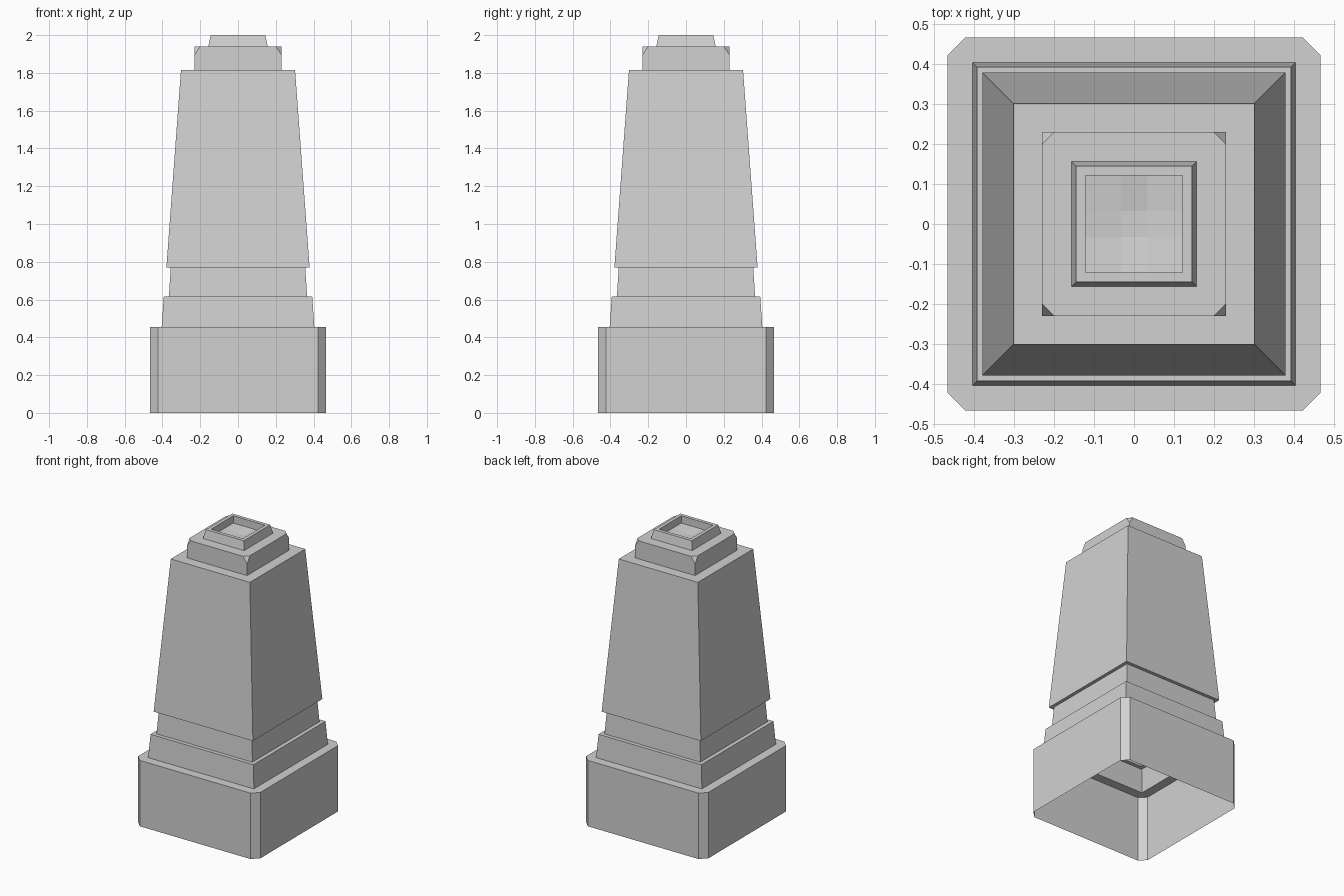
import bpy
import bmesh

cube = bpy.data.objects.get("Cube")
if cube:
    bpy.data.objects.remove(cube, do_unlink=True)

# One plain stone colour
stone = bpy.data.materials.new("grey stone")
stone.use_nodes = True
colour = (0.64, 0.64, 0.64, 1)
stone.diffuse_color = colour
stone.node_tree.nodes["Principled BSDF"].inputs["Base Color"].default_value = colour


def finish(name, bm):
    mesh = bpy.data.meshes.new(name)
    bm.to_mesh(mesh)
    bm.free()
    mesh.materials.append(stone)
    obj = bpy.data.objects.new(name, mesh)
    bpy.context.collection.objects.link(obj)
    return obj


def square_ring(half, cut, z):
    """Counter-clockwise square outline with its corners cut off."""
    points = []
    x, y = half, half - cut
    for _ in range(4):
        points += [(x, y, z), (y, x, z)] if x * y > 0 else [(x, y, z), (-y, -x, z)]
        x, y = -y, x
    quarter = [(half, half - cut), (half - cut, half)]
    points = []
    for c, s in ((1, 0), (0, 1), (-1, 0), (0, -1)):
        points += [(c * px - s * py, s * px + c * py, z) for px, py in quarter]
    return points


def tier(name, rings):
    """Open shell lofted upward through (half width, corner cut, height)."""
    bm = bmesh.new()
    loops = [[bm.verts.new(p) for p in square_ring(*r)] for r in rings]
    for low, high in zip(loops, loops[1:]):
        for i in range(8):
            j = (i + 1) % 8
            bm.faces.new((low[i], low[j], high[j], high[i]))
    bmesh.ops.remove_doubles(bm, verts=bm.verts[:], dist=0.0005)
    bmesh.ops.dissolve_limit(bm, angle_limit=0.01, verts=bm.verts[:], edges=bm.edges[:])
    return finish(name, bm)


# Hollow plinth with cut corners, and the ledge on top of it
tier("plinth", [(0.467, 0.044, 0), (0.467, 0.044, 0.455), (0.404, 0, 0.455)])

# Stepped base above the plinth
tier("lower_step", [(0.404, 0, 0.455), (0.393, 0, 0.615), (0.366, 0, 0.615)])
tier("neck", [(0.366, 0, 0.615), (0.356, 0, 0.77)])

# Tapering shaft with its overhanging lower edge and flat shoulder
tier("shaft", [(0.356, 0, 0.77), (0.379, 0, 0.77), (0.302, 0, 1.815), (0.23, 0, 1.815)])

# Cap block with clipped upper corners
tier("cap", [(0.23, 0, 1.815), (0.23, 0, 1.895), (0.23, 0.03, 1.94), (0.157, 0, 1.94)])

# Raised rim around the recess
tier("rim", [(0.157, 0, 1.94), (0.145, 0, 2), (0.121, 0, 2), (0.121, 0, 1.95)])

# Shallow dished floor of the recess
bm = bmesh.new()
bmesh.ops.create_grid(bm, x_segments=3, y_segments=3, size=0.121)
for v in bm.verts:
    inner = not v.is_boundary
    v.co.z = 1.938 if inner else 1.95
    for axis in (0, 1):
        if abs(v.co[axis]) < 0.1:
            v.co[axis] *= 0.82
finish("recess_floor", bm)
